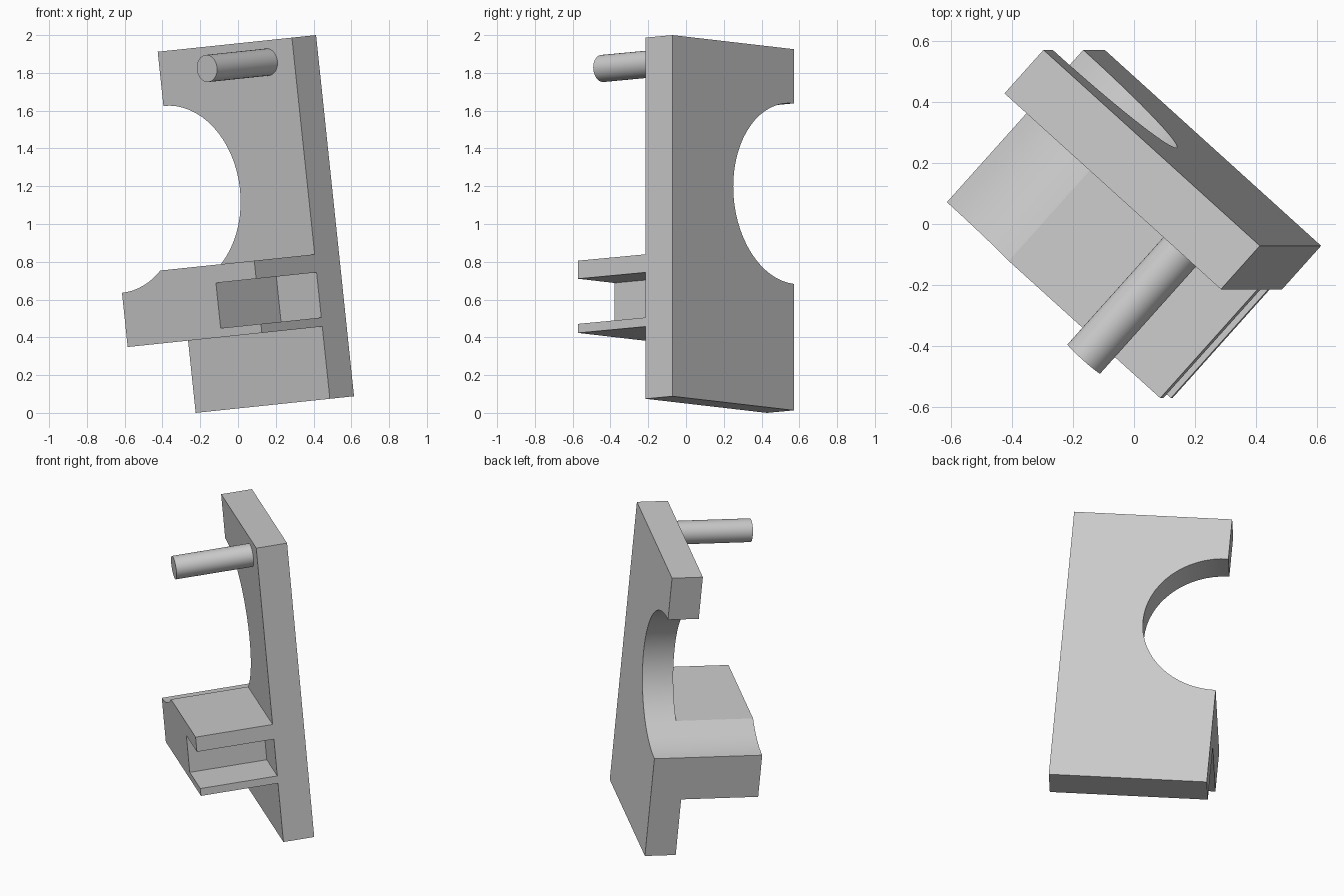
import bpy, bmesh
from math import radians, sin, cos, asin, pi
from mathutils import Matrix, Vector

cube = bpy.data.objects.get("Cube")
if cube:
    bpy.data.objects.remove(cube, do_unlink=True)

grey = bpy.data.materials.new("plain grey")
grey.use_nodes = True
colour = (0.6, 0.6, 0.6, 1)
grey.diffuse_color = colour
grey.node_tree.nodes["Principled BSDF"].inputs["Base Color"].default_value = colour

# Main proportions, all derived from the plate height
H = 1.9224
W, T, R, REACH = H / 2, H / 10, H / 4, H / 4
BITE_Z = 0.6 * H

# Tilted, turned frame with its origin at the plate's lower front right corner
frame = (Matrix.Translation(Vector((0.4863, -0.2144, 0.0747)))
         @ Matrix.Rotation(radians(-6), 4, 'Y')
         @ Matrix.Rotation(radians(-42), 4, 'Z'))


def bite(start, end, steps):
    """Arc of the round cut-out, centred on the left edge of the plate."""
    angles = [start + (end - start) * i / steps for i in range(steps + 1)]
    return [(-W + R * cos(a), BITE_Z + R * sin(a)) for a in angles]


def extrude(name, profile, y0, y1):
    """Solid from an x-z outline, running from depth y0 to y1."""
    bm = bmesh.new()
    face = bm.faces.new([bm.verts.new((x, y0, z)) for x, z in profile])
    new = bmesh.ops.extrude_face_region(bm, geom=[face])["geom"]
    verts = [v for v in new if isinstance(v, bmesh.types.BMVert)]
    bmesh.ops.translate(bm, verts=verts, vec=(0, y1 - y0, 0))
    bmesh.ops.recalc_face_normals(bm, faces=bm.faces)
    mesh = bpy.data.meshes.new(name)
    bm.to_mesh(mesh)
    bm.free()
    mesh.materials.append(grey)
    obj = bpy.data.objects.new(name, mesh)
    bpy.context.collection.objects.link(obj)
    obj.matrix_world = frame
    bpy.ops.object.select_all(action='DESELECT')
    obj.select_set(True)
    bpy.context.view_layer.objects.active = obj
    bpy.ops.object.shade_smooth_by_angle(angle=radians(30))
    return obj


# Back plate with the semicircular cut-out
extrude("back_plate",
        [(0, 0), (0, H), (-W, H)] + bite(pi / 2, -pi / 2, 32) + [(-W, 0)], 0, T)

# Slotted block, sharing the cut-out at its upper left
low, high = 0.2 * H, 0.4 * H
slot_low, slot_high, slot_end = 0.225 * H, 0.35 * H, -0.15 * H
extrude("slotted_block",
        [(0, low), (0, slot_low), (slot_end, slot_low), (slot_end, slot_high),
         (0, slot_high), (0, high)]
        + bite(asin((high - BITE_Z) / R), -pi / 2, 8) + [(-W, low)], -REACH, 0)

# Round pin near the top right corner
pin_r = 0.0375 * H
extrude("pin",
        [(-0.1 * H + pin_r * cos(2 * pi * i / 32), 0.94 * H + pin_r * sin(2 * pi * i / 32))
         for i in range(32)], -REACH, 0)
